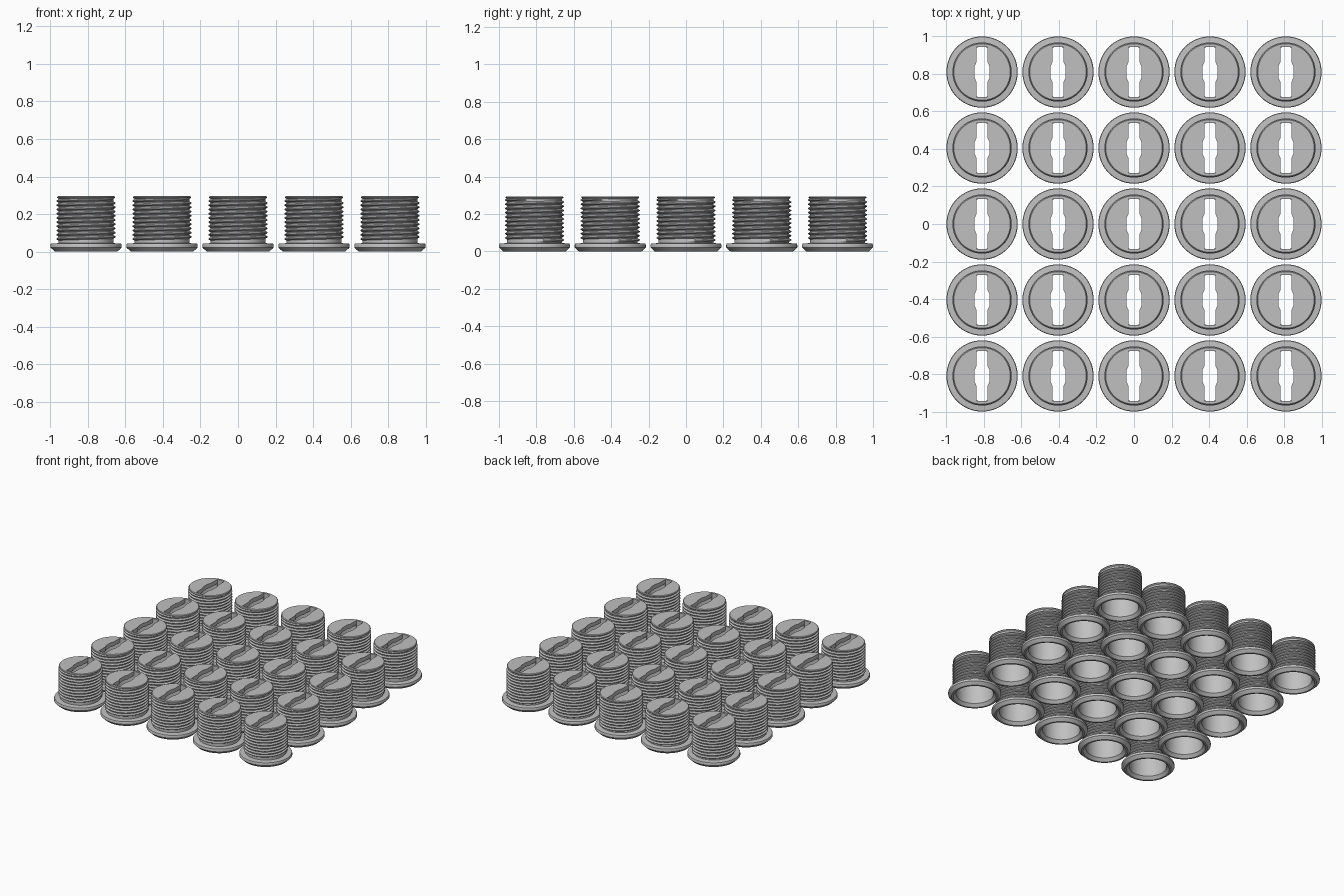
import bpy, bmesh, math
from mathutils import Matrix

if "Cube" in bpy.data.objects:
    bpy.data.objects.remove(bpy.data.objects["Cube"])

SEG = 64
ROOT, CREST, PITCH = 0.147, 0.158, 0.0225
TOP = 0.295

grey = bpy.data.materials.new("plain grey")
grey.diffuse_color = (0.53, 0.53, 0.53, 1)
grey.use_nodes = True
grey.node_tree.nodes["Principled BSDF"].inputs["Base Color"].default_value = grey.diffuse_color


def make_object(name, bm):
    bmesh.ops.recalc_face_normals(bm, faces=bm.faces)
    mesh = bpy.data.meshes.new(name)
    bm.to_mesh(mesh)
    bm.free()
    mesh.materials.append(grey)
    obj = bpy.data.objects.new(name, mesh)
    bpy.context.collection.objects.link(obj)
    return obj


def lathe(name, profile):
    """Closed solid turned from (radius, z) points, capped at both ends."""
    bm = bmesh.new()
    rings = []
    for r, z in profile:
        rings.append([bm.verts.new((r * math.cos(2 * math.pi * i / SEG),
                                    r * math.sin(2 * math.pi * i / SEG), z))
                      for i in range(SEG)])
    for a, b in zip(rings, rings[1:]):
        for i in range(SEG):
            j = (i + 1) % SEG
            bm.faces.new((a[i], a[j], b[j], b[i]))
    bm.faces.new(rings[0])
    bm.faces.new(rings[-1])
    return make_object(name, bm)


# Hollow cap: flange, barrel, flat top, open underside
cap = lathe("threaded_cap", [
    (0.134, 0.262), (0.134, 0.022), (0.154, 0.0), (0.167, 0.0),
    (0.190, 0.022), (0.190, 0.035), (0.187, 0.042), (ROOT, 0.045),
    (ROOT, 0.281), (0.155, 0.288), (0.155, 0.291), (0.150, TOP)])

# Slot cutter: a long slit with a wider middle
quarter = [(0.030, 0.133), (0.030, 0.052), (0.040, 0.030)]
right = quarter + [(x, -y) for x, y in reversed(quarter)]
outline = right + [(-x, -y) for x, y in right]
bm = bmesh.new()
face = bm.faces.new([bm.verts.new((x, y, 0.20)) for x, y in outline])
ext = bmesh.ops.extrude_face_region(bm, geom=[face])
bmesh.ops.translate(bm, vec=(0, 0, 0.2),
                    verts=[v for v in ext["geom"] if isinstance(v, bmesh.types.BMVert)])
cutter = make_object("slot_cutter", bm)
cutter.hide_render = True

cut = cap.modifiers.new("slot", "BOOLEAN")
cut.operation, cut.object, cut.solver = "DIFFERENCE", cutter, "EXACT"
graph = bpy.context.evaluated_depsgraph_get()
cap_mesh = bpy.data.meshes.new_from_object(cap.evaluated_get(graph))
cap_mesh.name = "threaded_cap"
cap.modifiers.clear()
cap.data = cap_mesh
bpy.data.objects.remove(cutter)

# Screw thread: a ridge wound round the barrel, fading out at both ends
bm = bmesh.new()
z0, z1 = 0.056, 0.281
steps = int((z1 - z0) / PITCH * SEG)
rows = []
for i in range(steps + 1):
    ang = 2 * math.pi * i / SEG
    z = z0 + PITCH * i / SEG
    fade = min(1, i / 8, (steps - i) / 8)
    crest = ROOT + (CREST - ROOT) * fade
    rows.append([bm.verts.new((r * math.cos(ang), r * math.sin(ang), z + dz))
                 for r, dz in ((ROOT - 0.001, -0.0095), (crest, -0.002),
                               (crest, 0.002), (ROOT - 0.001, 0.0095))])
for a, b in zip(rows, rows[1:]):
    for k in range(3):
        bm.faces.new((a[k], b[k], b[k + 1], a[k + 1]))
thread = make_object("screw_thread", bm)

# Smooth round walls, crisp edges
for obj in (cap, thread):
    bpy.ops.object.select_all(action="DESELECT")
    obj.select_set(True)
    bpy.context.view_layer.objects.active = obj
    bpy.ops.object.shade_smooth_by_angle(angle=math.radians(25))

# Five by five grid of caps
for part in (cap, thread):
    for n in range(25):
        copy = part if n == 0 else part.copy()
        if n:
            bpy.context.collection.objects.link(copy)
        copy.location = (0.405 * (n % 5 - 2), 0.405 * (n // 5 - 2), 0)
